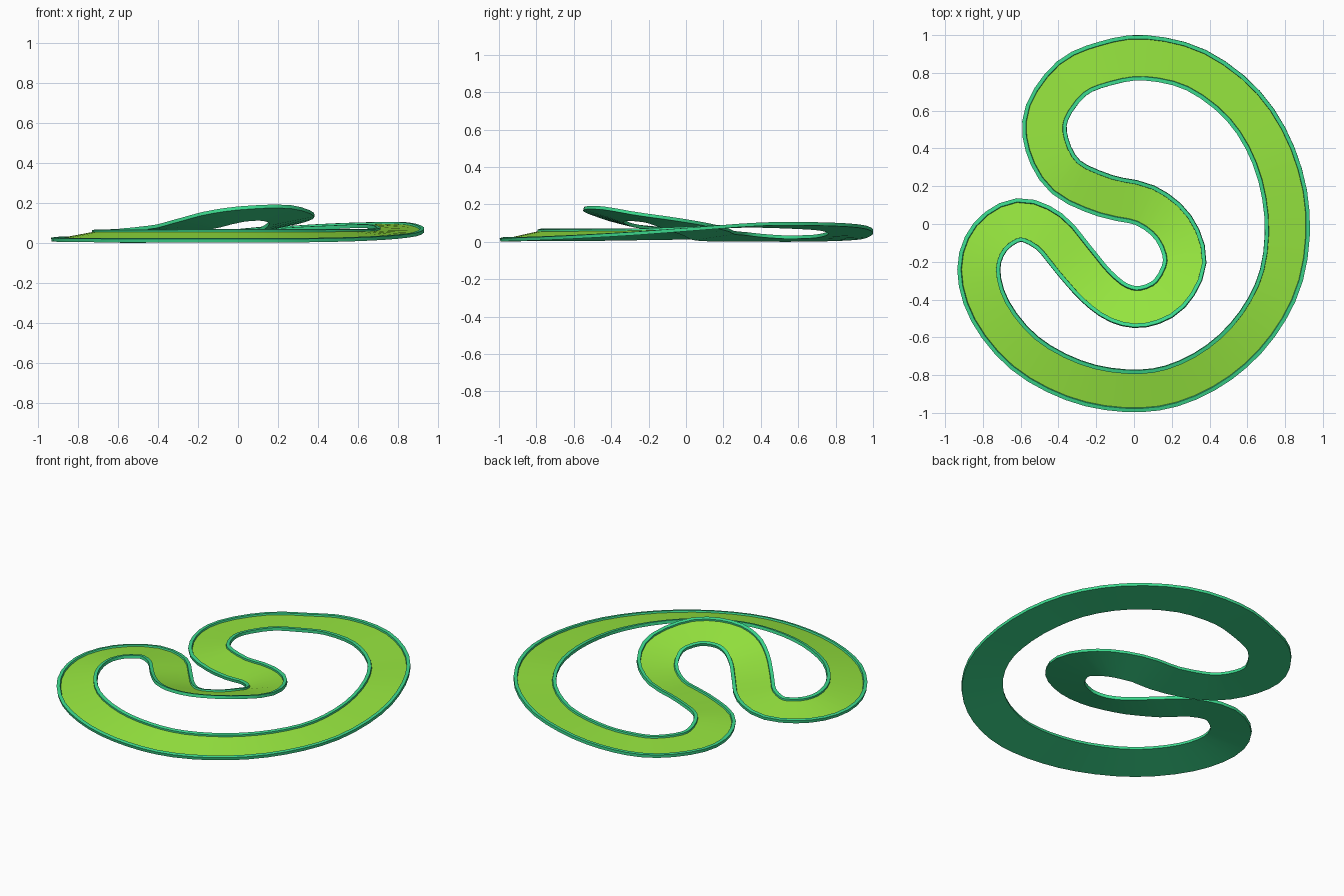
import bpy
import bmesh
from mathutils import Vector

cube = bpy.data.objects.get("Cube")
if cube:
    bpy.data.objects.remove(cube, do_unlink=True)


def make_material(name, color):
    material = bpy.data.materials.new(name)
    material.use_nodes = True
    material.diffuse_color = color
    material.node_tree.nodes["Principled BSDF"].inputs["Base Color"].default_value = color
    return material


lime = make_material("lime green", (0.31, 0.80, 0.05, 1))
mint = make_material("mint green", (0.045, 0.70, 0.27, 1))
LIME, MINT = range(2)

# Closed centre path: x, y in hundredths, then underside height
# of the left and right edge in thousandths
path = [
    (6, 88, 50, 45), (33, 81.5, 75, 60), (58, 62.5, 86, 70), (74, 36, 85, 75),
    (81, 5, 60, 64), (78, -27, 33, 54), (65, -53, 16, 52), (45, -73, 6, 52),
    (20, -85.5, 2, 52), (-5, -88, 2, 52), (-32, -82.5, 2, 51), (-58, -68, 3, 50),
    (-76, -46, 4, 50), (-82, -24, 8, 50), (-76, -7, 12, 50), (-61, 2, 20, 52),
    (-45, -4, 38, 60), (-32, -19, 54, 74), (-20, -33, 71, 110),
    (-8, -42, 92, 148), (5, -44, 106, 170), (19, -37, 111, 171),
    (27, -20, 96, 132), (21, -2, 60, 95), (6, 10, 28, 62), (-15, 15, 8, 40),
    (-36, 25, 1, 32), (-46, 42, 0, 20), (-46, 59, 0, 15), (-33, 77, 6, 19),
    (-15, 85, 20, 28),
]
STEPS = 3
THICK, LIP, SLOPE, DEPTH = 0.018, 0.02, 0.002, 0.01


def smooth_loop(points, steps):
    """Closed smooth curve through the points, with its tangents."""
    count = len(points)
    result = []
    for i in range(count):
        a, b, c, d = (Vector(points[(i + k) % count]) for k in (-1, 0, 1, 2))
        m, n = (c - a) / 2, (d - b) / 2
        p, q = 2 * (b - c) + m + n, 3 * (c - b) - 2 * m - n
        for s in range(steps):
            t = s / steps
            result.append((b + t * (m + t * (q + t * p)), m + t * (2 * q + 3 * t * p)))
    return result


def section(left, right, up):
    """Flat band with a raised lip along both edges."""
    across = (right - left).normalized()

    def place(edge, inward, height):
        return edge + across * inward + up * height

    half = [(0, 0), (0, THICK), (LIP, THICK), (LIP + SLOPE, THICK - DEPTH)]
    return ([place(left, i, h) for i, h in half]
            + [place(right, -i, h) for i, h in reversed(half)])


# Sweep the section along the closed path
bm = bmesh.new()
rings = []
for point, tangent in smooth_loop(path, STEPS):
    x, y = point[0] / 100, point[1] / 100
    z_left, z_right = point[2] / 1000, point[3] / 1000
    forward = Vector((tangent[0], tangent[1], 0)).normalized()
    side = Vector((forward.y, -forward.x, 0))
    half_width = 0.121 - abs(z_left - z_right) / 5
    left = Vector((x, y, z_left)) - side * half_width
    right = Vector((x, y, z_right)) + side * half_width
    up = (right - left).cross(forward).normalized()
    rings.append([bm.verts.new(v) for v in section(left, right, up)])

# Lime floor; mint lips, edges and underside
strip_colors = [MINT, MINT, MINT, LIME, MINT, MINT, MINT, MINT]
for i, ring in enumerate(rings):
    following = rings[(i + 1) % len(rings)]
    for j, color in enumerate(strip_colors):
        k = (j + 1) % len(ring)
        face = bm.faces.new((ring[j], ring[k], following[k], following[j]))
        face.material_index = color
bmesh.ops.recalc_face_normals(bm, faces=bm.faces)

# Rest the lowest point on the ground
lowest = min(v.co.z for v in bm.verts)
bmesh.ops.translate(bm, verts=bm.verts, vec=(0, 0, -lowest))

mesh = bpy.data.meshes.new("looped_track")
bm.to_mesh(mesh)
bm.free()
for material in (lime, mint):
    mesh.materials.append(material)
track = bpy.data.objects.new("looped_track", mesh)
bpy.context.collection.objects.link(track)
bpy.context.view_layer.objects.active = track
track.select_set(True)
bpy.ops.object.shade_smooth_by_angle()
